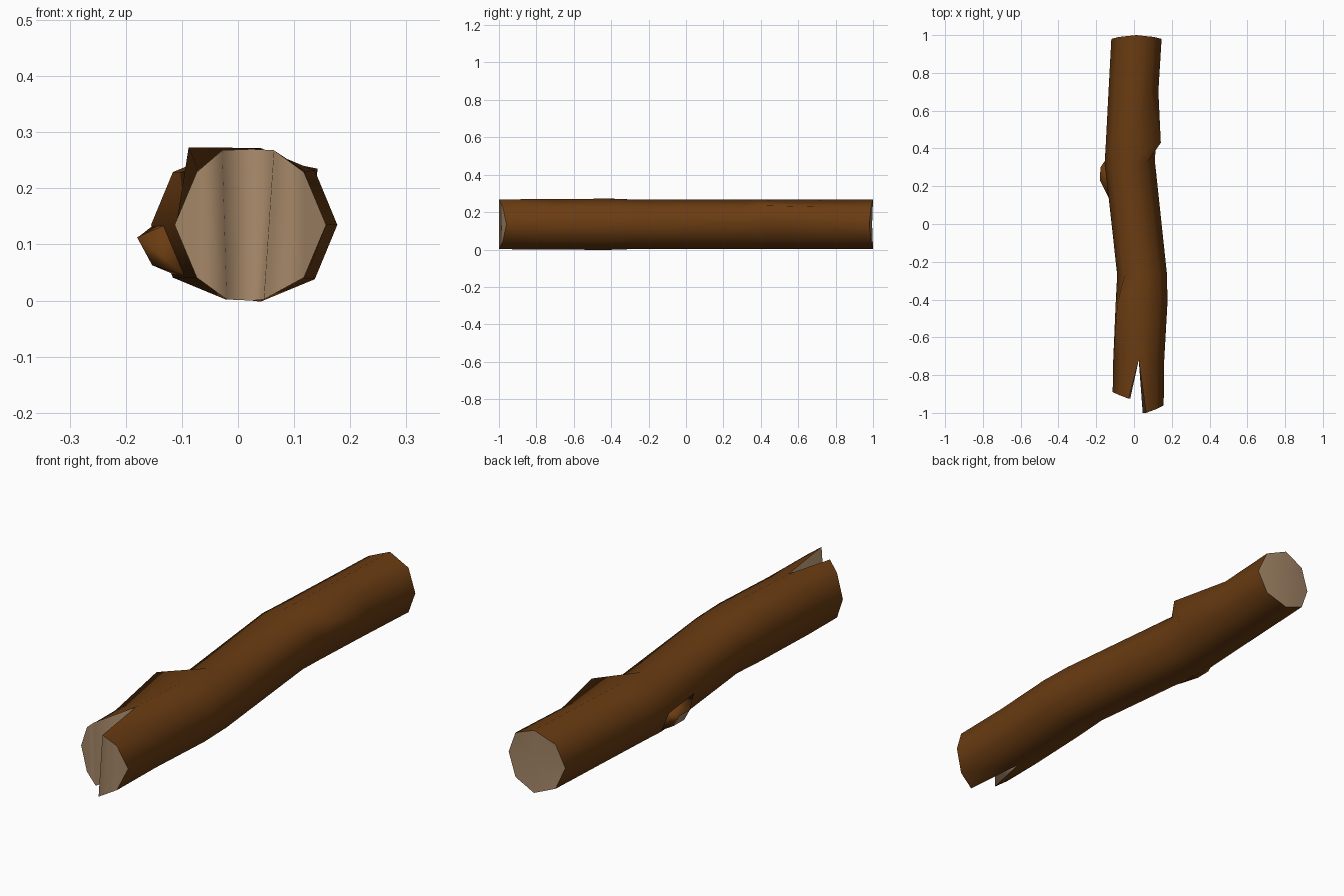
import bpy, bmesh, math
from mathutils import Vector

if "Cube" in bpy.data.objects:
    bpy.data.objects.remove(bpy.data.objects["Cube"])


def material(name, rgb):
    m = bpy.data.materials.new(name)
    m.use_nodes = True
    m.diffuse_color = (*rgb, 1)
    b = m.node_tree.nodes["Principled BSDF"]
    b.inputs["Base Color"].default_value = (*rgb, 1)
    b.inputs["Roughness"].default_value = 1
    return m


bark = material("bark brown", (0.144, 0.045, 0.006))
wood = material("cut wood tan", (0.376, 0.242, 0.138))


def finish(name, bm):
    """Smooth the faces, but keep the borders between bark and cut wood sharp."""
    bmesh.ops.remove_doubles(bm, verts=bm.verts, dist=0.0005)
    bmesh.ops.recalc_face_normals(bm, faces=bm.faces)
    for f in bm.faces:
        f.smooth = True
    for e in bm.edges:
        if len({f.material_index for f in e.link_faces}) > 1:
            e.smooth = False
    me = bpy.data.meshes.new(name)
    bm.to_mesh(me)
    bm.free()
    me.materials.append(bark)
    me.materials.append(wood)
    ob = bpy.data.objects.new(name, me)
    bpy.context.collection.objects.link(ob)
    return ob


MID = 0.135
# Cross-sections from back to front: y, centre x, radius
RINGS = [(0.98, 0.013, 0.133), (0.70, -0.003, 0.132), (0.43, -0.017, 0.132),
         (0.33, -0.022, 0.133), (-0.27, 0.043, 0.132), (-0.42, 0.04, 0.137),
         (-0.72, 0.025, 0.135)]
# Knots: (ring, side) -> x, z of the raised corner
KNOTS = {(2, 1): (0.142, 0.235), (5, 3): (-0.088, 0.273)}


def corner(ring, side):
    y, cx, r = RINGS[ring]
    a = side * math.pi / 4
    x, z = cx + r * math.cos(a), MID + r * math.sin(a)
    if (ring, side) in KNOTS:
        x, z = KNOTS[ring, side]
    if ring == 0:                       # back end bulges slightly
        y += 0.02 * math.sin(a) ** 2
    return Vector((x, y, z))


bm = bmesh.new()


def face(points, mat):
    bm.faces.new([bm.verts.new(p) for p in points]).material_index = mat


# Log: two half shells that share a seam and part at the front split
# Each half: sides, outer y, tip y, top x, bottom x
for sides, y_out, y_tip, top_x, low_x in [
        (range(-2, 3), -0.96, -1.0, 0.064, 0.046),
        (range(2, 7), -0.89, -0.925, -0.028, -0.02)]:
    rows = [[corner(i, s % 8) for s in sides] for i in range(len(RINGS))]
    end = []
    for s in sides:
        a = s * math.pi / 4
        x = 0.022 + 0.135 * math.cos(a)
        if s % 8 == 2:
            x = top_x
        elif s % 8 == 6:
            x = low_x
        y = y_out + (y_tip - y_out) * math.sin(a) ** 2
        end.append(Vector((x, y, MID + 0.133 * math.sin(a))))
    rows.append(end)
    for a, b in zip(rows, rows[1:]):
        for k in range(4):
            face((a[k], a[k + 1], b[k + 1], b[k]), 0)
    # Cut end and inner wall of the split
    face(end, 1)
    face((rows[-2][0], rows[-2][4], end[4], end[0]), 1)

# Back cut end
centre = Vector((RINGS[0][1], 0.995, MID))
for s in range(8):
    face((corner(0, s), corner(0, (s + 1) % 8), centre), 1)
finish("log", bm)

# Branch stub low on the side, with a cut tip
bm = bmesh.new()
base = [(-0.13, 0.13, 0.135), (-0.15, 0.34, 0.135),
        (-0.11, 0.34, 0.045), (-0.095, 0.13, 0.045)]
tip = [(-0.18, 0.23, 0.113), (-0.178, 0.30, 0.113),
       (-0.152, 0.30, 0.063), (-0.153, 0.23, 0.063)]
for k in range(4):
    n = (k + 1) % 4
    face((base[k], base[n], tip[n], tip[k]), 0)
face(tip, 1)
face(base, 0)
finish("branch_stub", bm)
